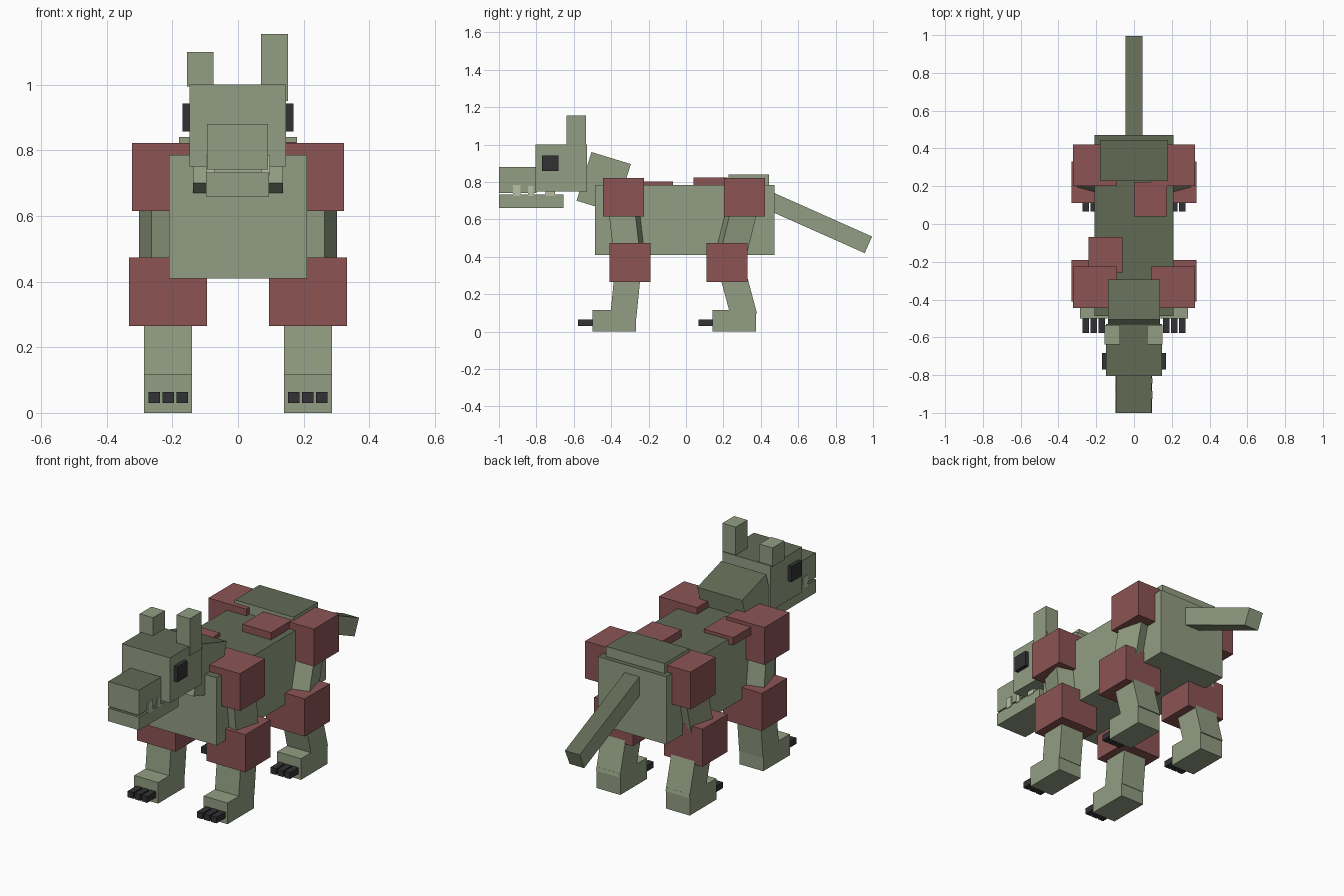
import bpy, bmesh
from math import radians, atan2
from mathutils import Matrix, Vector

cube = bpy.data.objects.get("Cube")
if cube:
    bpy.data.objects.remove(cube, do_unlink=True)


def material(name, rgb):
    """Flat colour from 8-bit screen values, stored as linear."""
    lin = [((c / 255 + 0.055) / 1.055) ** 2.4 for c in rgb]
    m = bpy.data.materials.new(name)
    m.use_nodes = True
    m.diffuse_color = (*lin, 1)
    m.node_tree.nodes["Principled BSDF"].inputs["Base Color"].default_value = (*lin, 1)
    return m


GREEN = material("sage green", (146, 158, 130))
DARK = material("dark moss", (98, 106, 84))
RED = material("rust red", (140, 84, 84))
BLACK = material("charcoal", (50, 50, 53))
BONE = material("pale bone", (184, 191, 166))


def block(name, center, size, mat, tilt=0, turn=0, dark_top=False):
    """Box turned about z, then tilted about x (radians)."""
    bm = bmesh.new()
    bmesh.ops.create_cube(bm, size=1)
    if dark_top:
        for f in bm.faces:
            f.material_index = int(f.normal.z > 0.5)
    matrix = (Matrix.Translation(center) @ Matrix.Rotation(tilt, 4, 'X')
              @ Matrix.Rotation(turn, 4, 'Z') @ Matrix.Diagonal((*size, 1)))
    bm.transform(matrix)
    mesh = bpy.data.meshes.new(name)
    bm.to_mesh(mesh)
    bm.free()
    mesh.materials.append(mat)
    if dark_top:
        mesh.materials.append(DARK)
    obj = bpy.data.objects.new(name, mesh)
    bpy.context.collection.objects.link(obj)
    return obj


def span(name, x, y, z, mat, dark_top=False):
    """Upright box from its (low, high) ranges."""
    return block(name, [sum(r) / 2 for r in (x, y, z)],
                 [abs(r[1] - r[0]) for r in (x, y, z)], mat, dark_top=dark_top)


def limb(name, x, top, bottom, width, depth, turn=0):
    """Leaning leg segment between two (y, z) points."""
    a, b = Vector((x, *top)), Vector((x, *bottom))
    d = a - b
    block(name, (a + b) / 2, (width, depth, d.length), GREEN,
          tilt=-atan2(d.y, d.z), turn=turn)


# Torso and back plates
span("body", (-.21, .21), (-.487, .472), (.41, .785), GREEN, True)
span("rump_plate", (-.18, .18), (.228, .445), (.75, .84), GREEN, True)
span("front_back_plate", (-.24, -.06), (-.26, -.07), (.76, .803), RED)
span("rear_back_plate", (0, .175), (.04, .222), (.76, .825), RED)

# Neck and tail
block("neck", (0, -.44, .798), (.275, .22, .272), GREEN, radians(-17), dark_top=True)
block("tail", (0, .708, .583), (.09, .585, .097), GREEN, radians(-24), dark_top=True)

# Head
span("head", (-.148, .147), (-.805, -.53), (.75, 1), GREEN, True)
span("snout", (-.095, .092), (-1, -.8), (.742, .88), GREEN, True)
span("lower_jaw", (-.097, .095), (-1, -.655), (.66, .732), GREEN, True)
span("right_ear", (-.156, -.074), (-.638, -.535), (.995, 1.1), GREEN)
span("left_ear", (.07, .152), (-.638, -.535), (.95, 1.155), GREEN)

for side, s in (("right", -1), ("left", 1)):
    span(side + "_eye", (s * .14, s * .169), (-.77, -.683), (.858, .943), BLACK)
    # Teeth stand on the jaw edge
    for i, (y, w, top) in enumerate(((-.905, .042, .785), (-.83, .03, .78), (-.725, .05, .76))):
        span(f"{side}_tooth_{i + 1}", (s * .07, s * .098), (y - w / 2, y + w / 2),
             (.725, top), BONE)

    # Front leg and hind leg
    for leg, shoulder_y, knee_y, ankle_y, foot_y, turn in (
            ("front", -.335, -.3, -.335, -.5, -15),
            ("hind", .312, .22, .312, .143, 15)):
        n = f"{side}_{leg}_"
        span(n + "shoulder_pad", (s * .09, s * .323), (shoulder_y - .11, shoulder_y + .11),
             (.615, .822), RED)
        span(n + "knee_pad", (s * .095, s * .332), (knee_y - .11, knee_y + .11),
             (.265, .473), RED)
        limb(n + "upper_leg", s * .22, (shoulder_y, .72), (knee_y + .005, .37),
             .13, .145, radians(s * turn))
        hip_y = knee_y - .01 if leg == "front" else knee_y + .025
        limb(n + "lower_leg", s * .213, (hip_y, .33), (ankle_y, .08), .146, .14)
        span(n + "foot", (s * .14, s * .286), (foot_y, foot_y + .232), (0, .117), GREEN)
        for i in range(3):
            x = .17 + i * .0425
            span(f"{n}claw_{i + 1}", (s * (x - .017), s * (x + .017)),
                 (foot_y - .077, foot_y + .01), (.03, .064), BLACK)
